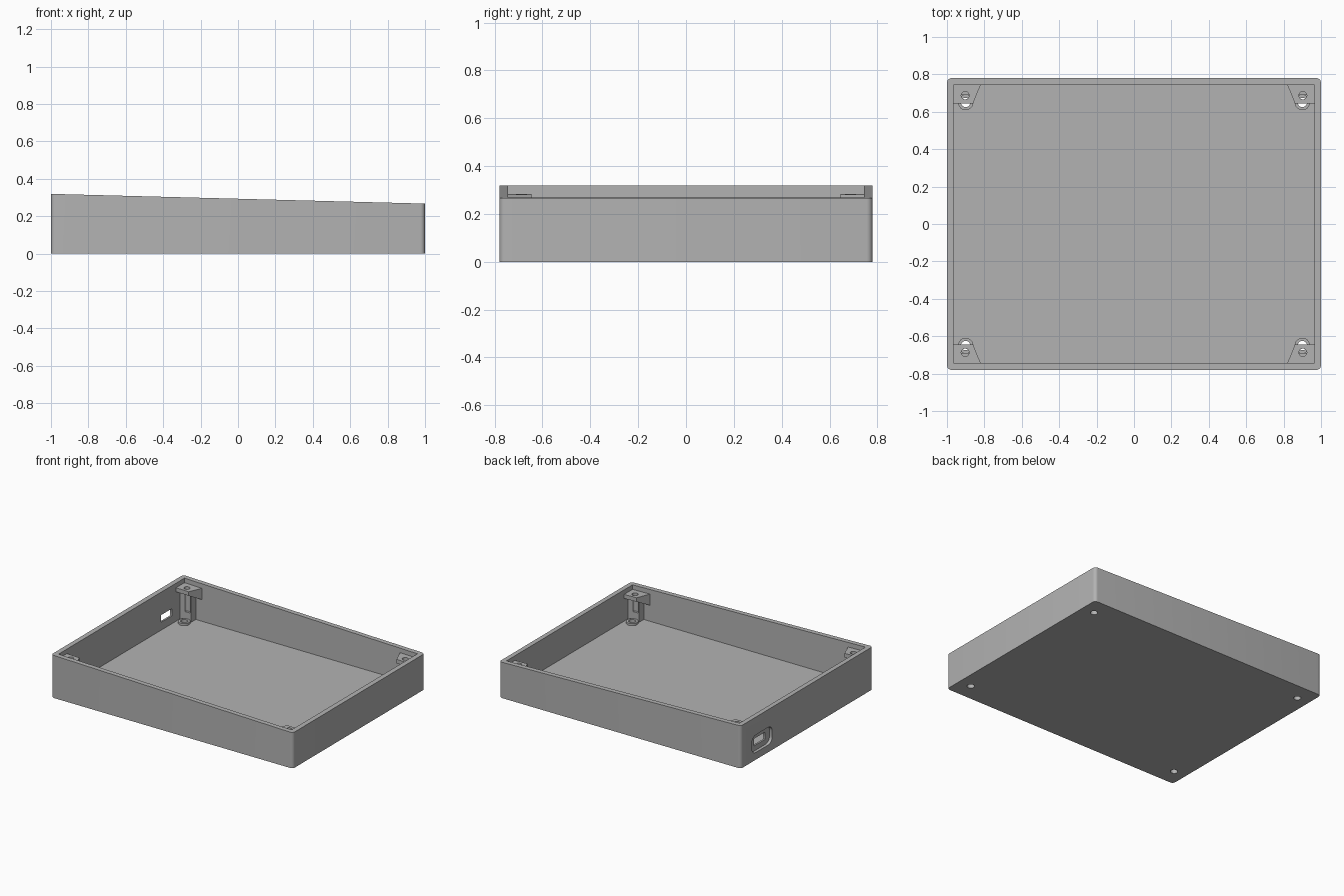
import bpy, bmesh
from math import sin, cos, pi, radians
from mathutils import Matrix

cube = bpy.data.objects.get("Cube")
if cube:
    bpy.data.objects.remove(cube)

grey = bpy.data.materials.new("plain grey")
grey.use_nodes = True
grey.diffuse_color = (0.45, 0.45, 0.45, 1)
grey.node_tree.nodes["Principled BSDF"].inputs["Base Color"].default_value = grey.diffuse_color

HX, HY, WALL, FLOOR = 1.0, 0.78, 0.036, 0.034
IX, IY = HX - WALL, HY - WALL


def rim(x, y=0):
    """Sloping top of the walls, higher at -x."""
    return 0.293 - 0.026 * x


def shelf(x, y):
    """Top of the lid brackets, just below the rim."""
    return rim(x) - 0.034


def underside(x, y):
    """Bracket wedge, deeper toward the wall."""
    return shelf(x, y) - 0.03 - 0.055 * (abs(y) - 0.645) / 0.1


def prism(name, pts, low, high, matrix=None):
    """Extrude an outline; low and high are heights or functions of x, y."""
    def level(f, x, y):
        return f(x, y) if callable(f) else f
    bm = bmesh.new()
    bot = [bm.verts.new((x, y, level(low, x, y))) for x, y in pts]
    top = [bm.verts.new((x, y, level(high, x, y))) for x, y in pts]
    bm.faces.new(bot)
    bm.faces.new(top)
    n = len(pts)
    for i in range(n):
        j = (i + 1) % n
        bm.faces.new((bot[i], bot[j], top[j], top[i]))
    bmesh.ops.recalc_face_normals(bm, faces=bm.faces)
    if matrix:
        bm.transform(matrix)
    mesh = bpy.data.meshes.new(name)
    bm.to_mesh(mesh)
    bm.free()
    mesh.materials.append(grey)
    ob = bpy.data.objects.new(name, mesh)
    bpy.context.collection.objects.link(ob)
    return ob


def rounded(hx, hy, r, steps=6):
    pts = []
    for q, (sx, sy) in enumerate([(1, 1), (-1, 1), (-1, -1), (1, -1)]):
        for i in range(steps + 1):
            a = (q + i / steps) * pi / 2
            pts.append((sx * (hx - r) + r * cos(a), sy * (hy - r) + r * sin(a)))
    return pts


def rect(x0, x1, y0, y1):
    return [(x0, y0), (x1, y0), (x1, y1), (x0, y1)]


def circle(cx, cy, r, n=32):
    return [(cx + r * cos(2 * pi * i / n), cy + r * sin(2 * pi * i / n)) for i in range(n)]


def cut(ob, cutter):
    mod = ob.modifiers.new("cut", "BOOLEAN")
    mod.operation, mod.solver, mod.object = "DIFFERENCE", "EXACT", cutter
    bpy.context.view_layer.objects.active = ob
    bpy.ops.object.modifier_apply(modifier=mod.name)


cutters, parts = [], []

# Tray shell with rounded outer corners and a sloping rim
tray = prism("tray", rounded(HX, HY, 0.025), 0, rim)
parts.append(tray)
cavity = prism("cavity_cutter", rect(-IX, IX, -IY, IY), FLOOR, 0.6)
cut(tray, cavity)
cutters.append(cavity)

# Cable opening: rounded outer recess and a smaller slot through the wall
side = Matrix.Translation((-HX, 0.53, 0.12)) @ Matrix(
    ((0, 0, 1, 0), (1, 0, 0, 0), (0, 1, 0, 0), (0, 0, 0, 1)))
for name, outline, depth in (
        ("recess_cutter", rounded(0.12, 0.066, 0.045), 0.022),
        ("slot_cutter", rounded(0.066, 0.027, 0.004, 2), 0.08)):
    c = prism(name, outline, -0.05, depth, side)
    cut(tray, c)
    cutters.append(c)

# Corner posts, lid brackets and screw bosses
bracket_outline = [(IX, IY), (0.82, IY), (0.86, 0.645), (IX, 0.645)]
for sx in (-1, 1):
    for sy in (-1, 1):
        where = ("back" if sy > 0 else "front") + ("_left" if sx > 0 else "_right")
        bracket = prism("lid_bracket_" + where,
                        [(sx * x, sy * y) for x, y in bracket_outline],
                        underside, shelf)
        post = prism("corner_post_" + where,
                     [(sx * x, sy * y) for x, y in rect(0.87, IX, 0.69, IY)],
                     FLOOR, lambda x, y: shelf(x, y) - 0.02)
        boss = prism("screw_boss_" + where, circle(sx * 0.9, sy * 0.65, 0.041),
                     FLOOR, 0.05)
        lid_hole = prism("lid_hole_cutter", circle(sx * 0.903, sy * 0.687, 0.021),
                         0.1, 0.5)
        foot_hole = prism("foot_hole_cutter", circle(sx * 0.9, sy * 0.65, 0.025),
                          -0.1, 0.1)
        cut(bracket, lid_hole)
        cut(post, lid_hole)
        cut(boss, foot_hole)
        cut(tray, foot_hole)
        cutters += [lid_hole, foot_hole]
        parts += [bracket, post, boss]

for c in cutters:
    bpy.data.objects.remove(c)
bpy.context.view_layer.update()

# Smooth the rounded corners and holes, keep edges sharp
bpy.ops.object.select_all(action="DESELECT")
for ob in parts:
    ob.select_set(True)
bpy.context.view_layer.objects.active = tray
bpy.ops.object.shade_smooth_by_angle(angle=radians(30))
